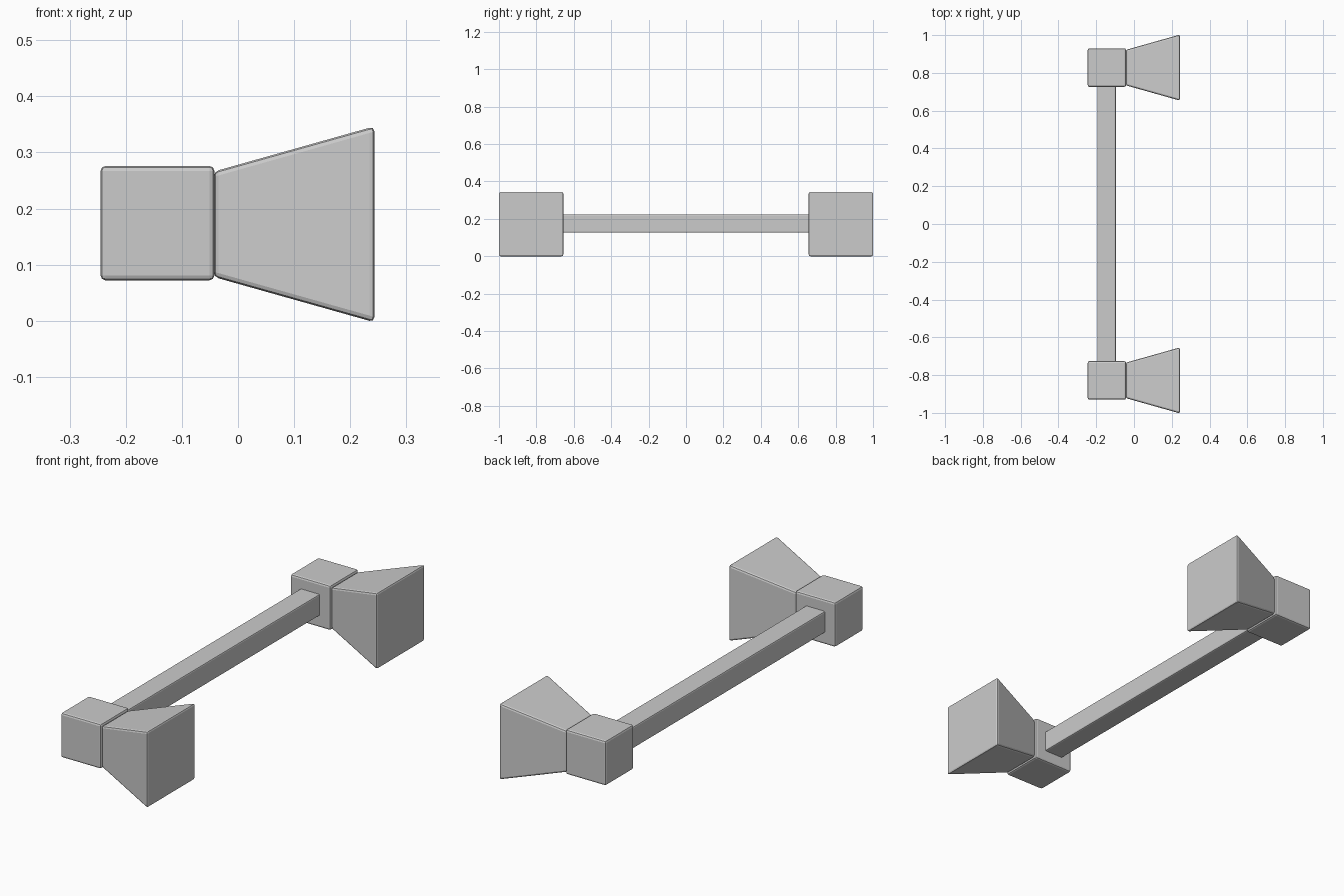
import bpy, bmesh

if "Cube" in bpy.data.objects:
    bpy.data.objects.remove(bpy.data.objects["Cube"])

ZC, YC = 0.172, 0.828


def tapered_box(name, axis, a, b, half_a, half_b, center, bevel):
    """Square-section box along an axis from a to b, tapering half_a -> half_b."""
    bm = bmesh.new()
    bmesh.ops.create_cube(bm, size=2)
    others = [i for i in range(3) if i != axis]
    for v in bm.verts:
        t, h = (a, half_a) if v.co[axis] < 0 else (b, half_b)
        v.co[axis] = t
        for i in others:
            v.co[i] = center[i] + (h if v.co[i] > 0 else -h)
    bmesh.ops.recalc_face_normals(bm, faces=bm.faces)
    mesh = bpy.data.meshes.new(name)
    bm.to_mesh(mesh)
    bm.free()
    ob = bpy.data.objects.new(name, mesh)
    bpy.context.collection.objects.link(ob)
    mod = ob.modifiers.new("Bevel", 'BEVEL')
    mod.width = bevel
    mod.segments = 2
    mod.limit_method = 'NONE'
    return ob


# Mounting block and flared foot at each end
for side, y in (("front", -YC), ("back", YC)):
    tapered_box(side + "_block", 0, -0.245, -0.042, 0.102, 0.102,
                (0, y, ZC + 0.002), 0.009)
    tapered_box(side + "_flared_foot", 0, -0.043, 0.243, 0.094, 0.1745,
                (0, y, ZC), 0.009)

# Square bar spanning the two blocks
tapered_box("cross_bar", 1, -0.735, 0.735, 0.049, 0.049, (-0.145, 0, ZC + 0.003), 0.006)
